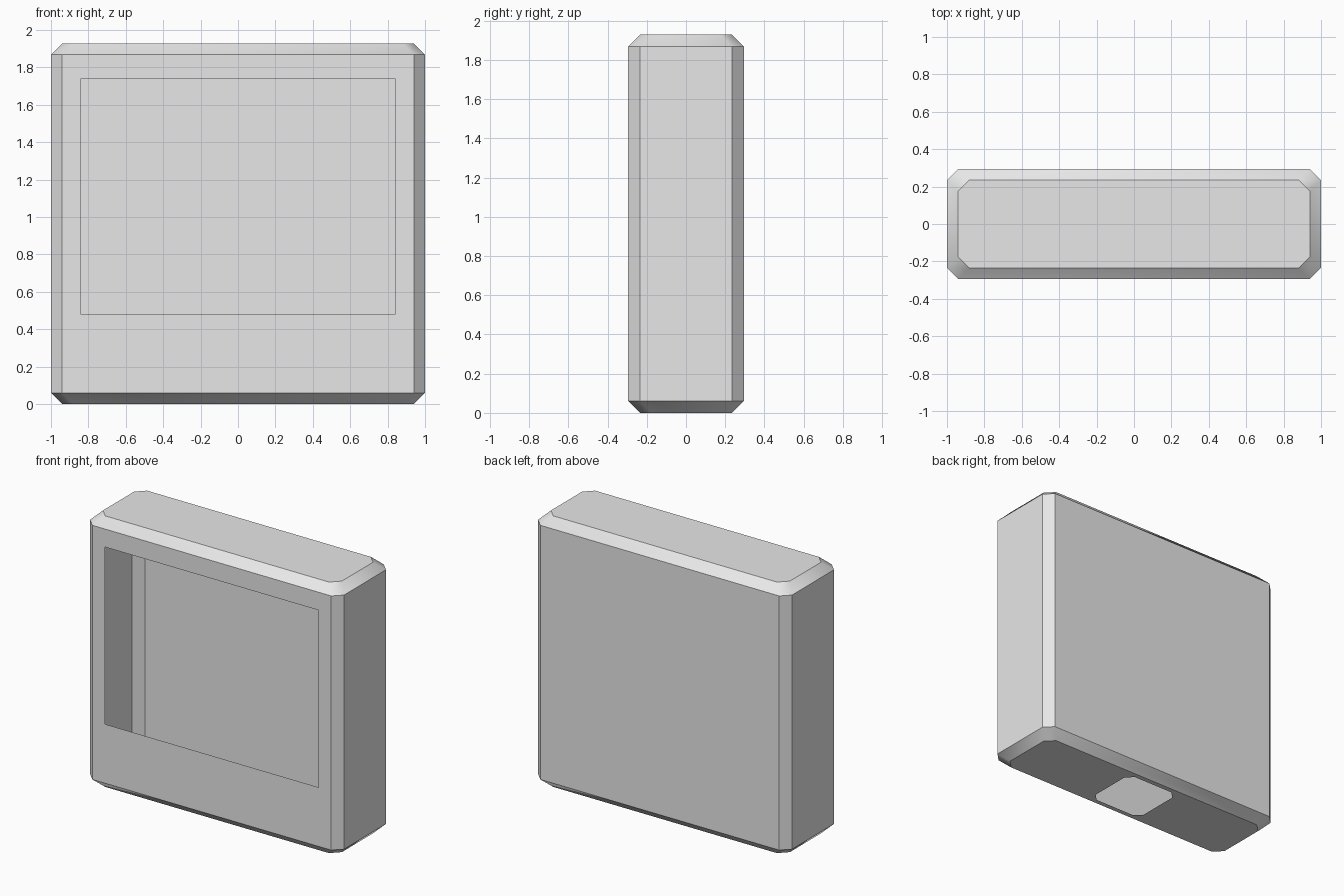
import bpy, bmesh, math
from math import copysign

cube = bpy.data.objects.get("Cube")
if cube:
    bpy.data.objects.remove(cube, do_unlink=True)

WIDTH, DEPTH, HEIGHT = 1.0, 0.295, 1.928   # half width, half depth, full height
BEVEL = 0.06

grey = bpy.data.materials.new("light grey")
grey.diffuse_color = (0.8, 0.8, 0.8, 1)
grey.use_nodes = True
grey.node_tree.nodes["Principled BSDF"].inputs["Base Color"].default_value = grey.diffuse_color


def octagon(bm, w, d, cut, z):
    """Rectangle with cut corners, counter-clockwise from above."""
    points = [(w, -d + cut), (w, d - cut), (w - cut, d), (cut - w, d),
              (-w, d - cut), (-w, cut - d), (cut - w, -d), (w - cut, -d)]
    return [bm.verts.new((x, y, z)) for x, y in points]


bm = bmesh.new()

# Thin shell: socket hole, base edge, walls, top edge
inner = (WIDTH - BEVEL, DEPTH - BEVEL, BEVEL)
outer = (WIDTH, DEPTH, BEVEL)
rings = [octagon(bm, 0.21, 0.2, 0.05, 0),
         octagon(bm, *inner, 0),
         octagon(bm, *outer, BEVEL),
         octagon(bm, *outer, HEIGHT - BEVEL),
         octagon(bm, *inner, HEIGHT)]
for low, high in zip(rings, rings[1:]):
    for i in range(len(low)):
        j = (i + 1) % len(low)
        bm.faces.new((low[i], low[j], high[j], high[i]))
bm.faces.new(rings[-1])
bm.normal_update()

# Display opening in the front wall
front = next(f for f in bm.faces if f.normal.y < -0.99)
bmesh.ops.inset_individual(bm, faces=[front], thickness=0.1)
for v in front.verts:
    v.co.x = copysign(0.84, v.co.x)
    v.co.z = 1.74 if v.co.z > HEIGHT / 2 else 0.48
bmesh.ops.delete(bm, geom=[front], context='FACES_ONLY')

mesh = bpy.data.meshes.new("case_shell")
bm.to_mesh(mesh)
bm.free()
mesh.materials.append(grey)
case = bpy.data.objects.new("case_shell", mesh)
bpy.context.collection.objects.link(case)

# Soft corners, crisp bevel edges
bpy.ops.object.select_all(action='DESELECT')
case.select_set(True)
bpy.context.view_layer.objects.active = case
bpy.ops.object.shade_smooth_by_angle(angle=math.radians(33))
